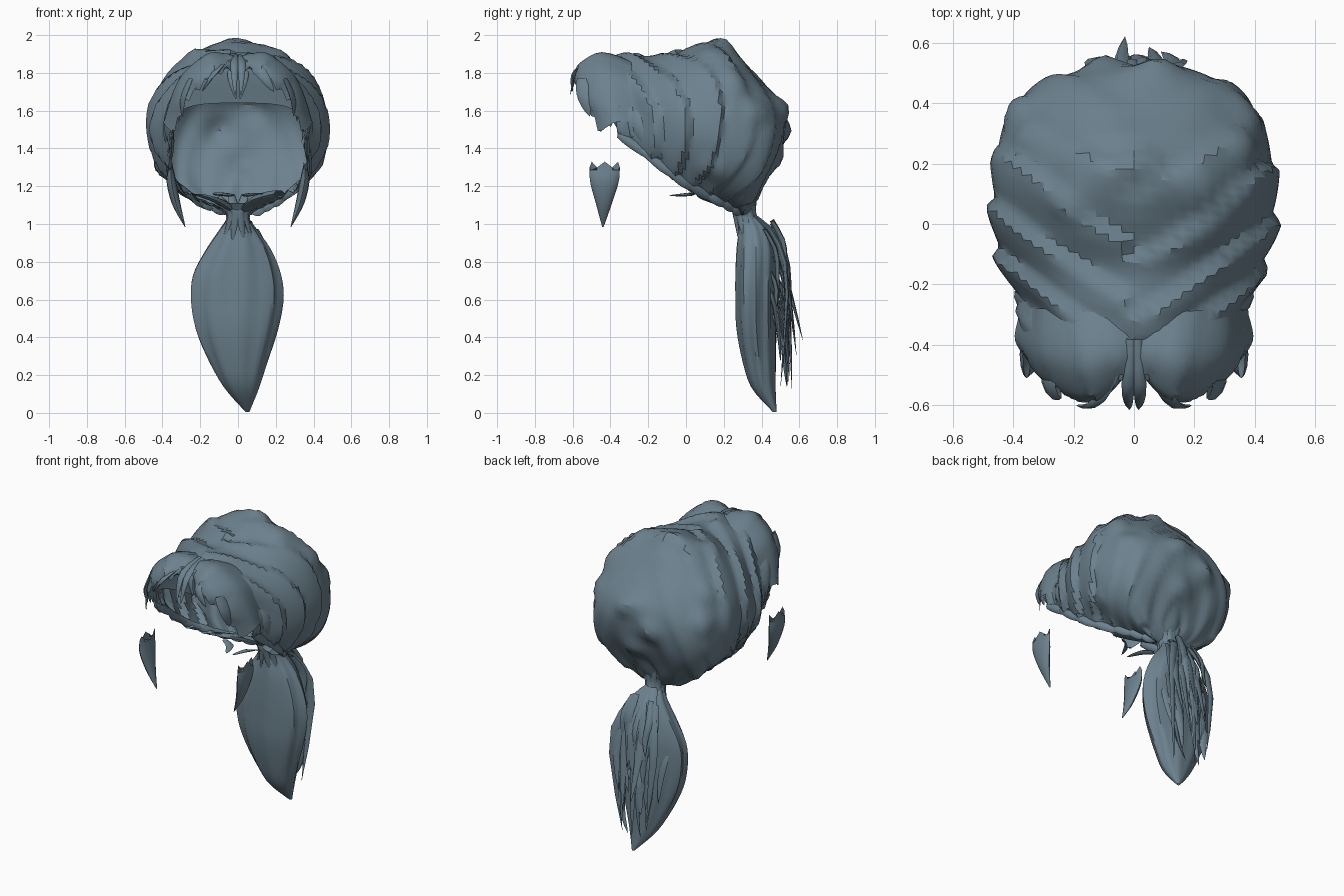
import bpy, math, random
from mathutils import Vector

if "Cube" in bpy.data.objects:
    bpy.data.objects.remove(bpy.data.objects["Cube"])

random.seed(4)
MAT = bpy.data.materials.new("slate blue hair")
MAT.diffuse_color = (0.15, 0.22, 0.27, 1)
MAT.use_nodes = True
MAT.node_tree.nodes["Principled BSDF"].inputs["Base Color"].default_value = MAT.diffuse_color


def spline(rows, t):
    """Catmull-Rom through rows of numbers, t in 0..1."""
    n = len(rows) - 1
    i = min(int(t * n), n - 1)
    f = t * n - i
    a, b, c, d = (rows[max(0, min(n, i + k))] for k in (-1, 0, 1, 2))
    return [0.5 * (2 * q + (r - p) * f + (2 * p - 5 * q + 4 * r - s) * f * f
                   + (3 * q - p - 3 * r + s) * f ** 3) for p, q, r, s in zip(a, b, c, d)]


def make(name, verts, faces, angle=50):
    me = bpy.data.meshes.new(name)
    me.from_pydata([tuple(v) for v in verts], [], faces)
    me.update()
    ob = bpy.data.objects.new(name, me)
    bpy.context.collection.objects.link(ob)
    me.materials.append(MAT)
    bpy.ops.object.select_all(action='DESELECT')
    ob.select_set(True)
    bpy.context.view_layer.objects.active = ob
    bpy.ops.object.shade_smooth_by_angle(angle=math.radians(angle))
    return ob


def grid(nu, nv, fn, wrap=False):
    """Vertices and quads of a sheet (or tube) given by fn(u, v)."""
    vs = [fn(i / (nu - 1), j / (nv if wrap else nv - 1)) for i in range(nu) for j in range(nv)]
    fs = []
    for i in range(nu - 1):
        for j in range(nv if wrap else nv - 1):
            k = (j + 1) % nv
            fs.append((i * nv + j, i * nv + k, (i + 1) * nv + k, (i + 1) * nv + j))
    return vs, fs


def strands(name, specs):
    """Tapered flat locks: each spec is (path points, width direction, half width, thickness)."""
    vs, fs = [], []
    for path, side, w, th in specs:
        side = Vector(side).normalized()

        def pt(u, v):
            p = Vector(spline(path, u))
            q = Vector(spline(path, min(1, u + .02))) - Vector(spline(path, max(0, u - .02)))
            nrm = q.cross(side).normalized()
            s = max(.02, math.sin(math.pi * (0.22 + 0.78 * u)) ** .8 if u < 1 else .02)
            a = 2 * math.pi * v
            return p + side * w * s * math.cos(a) + nrm * th * s * math.sin(a)
        v2, f2 = grid(8, 6, pt, True)
        off = len(vs)
        vs += v2
        fs += [tuple(i + off for i in f) for f in f2]
    return make(name, vs, fs)


# Swept-back cap: arches (top y, top z, bottom y, bottom z, half width, bottom half width, boxiness)
CAP = [(-.39, 1.64, -.28, 1.43, .34, .33, .6),
       (-.42, 1.86, -.36, 1.46, .37, .35, 1),
       (-.30, 1.90, -.25, 1.38, .385, .36, 1),
       (-.15, 1.89, -.11, 1.27, .45, .36, 1),
       (.00, 1.93, .00, 1.19, .475, .31, 1),
       (.19, 1.955, .10, 1.14, .475, .22, 1),
       (.36, 1.80, .18, 1.11, .45, .15, .92),
       (.51, 1.62, .23, 1.09, .40, .10, .92),
       (.51, 1.42, .27, 1.07, .33, .07, .95),
       (.41, 1.20, .29, 1.05, .20, .05, 1),
       (.34, 1.06, .29, 1.04, .06, .04, 1)]
# Angular tufts raised out of the cap: (centre, radius, height)
TUFTS = [((.02, .19, 1.96), .10, .05), ((.07, .55, 1.62), .11, .05), ((-.09, .53, 1.48), .10, .045),
         ((.33, .35, 1.58), .10, .05), ((-.35, .35, 1.55), .10, .05), ((.43, .13, 1.27), .10, .04),
         ((-.43, .13, 1.27), .10, .04), ((.03, .48, 1.33), .09, .03), ((.22, .1, 1.88), .09, .03),
         ((-.2, .08, 1.89), .09, .03), ((-.36, .3, 1.72), .10, .03), ((.35, .25, 1.75), .10, .03)]


def cap_pt(u, v):
    ty, tz, by, bz, w, wb, e = spline(CAP, u)
    b = math.acos(max(0, min(1, wb / w)))
    a = -b + v * (math.pi + 2 * b)
    c, s = math.cos(a), math.sin(a)
    x = w * math.copysign(abs(c) ** e, c)
    h = (math.copysign(abs(s) ** e, s) + math.sin(b) ** e) / (1 + math.sin(b) ** e)
    p = Vector((x, by + (ty - by) * h, bz + (tz - bz) * h))
    if not .08 < u < .94:
        return p
    # overlapping combed layers sweeping back from the parting
    ph = (u * 8 - 1.7 * abs(c) ** 1.3 + .3 * (c > 0)) % 1
    g = .04 * (min(ph, (1 - ph) * 5) - .5) * (1 if u < .55 else .45)
    g += .005 * math.sin(31 * v) * math.sin(9 * u)
    for t, r, k in TUFTS:
        g += k * max(0, 1 - (p - Vector(t)).length / r)
    return p + (p - Vector((0, .05, 1.5))).normalized() * g


vs, fs = grid(64, 55, cap_pt)
make("swept_back_cap", vs, fs, 30)

# Parted fringe: a puffed sheet on each side (upper, crest, lip and hem curves)
FRINGE = [[(.0, -.30, 1.85), (.15, -.29, 1.86), (.30, -.28, 1.75), (.37, -.27, 1.54)],
          [(.0, -.41, 1.885), (.15, -.45, 1.905), (.31, -.42, 1.77), (.395, -.37, 1.54)],
          [(.02, -.50, 1.86), (.15, -.565, 1.84), (.30, -.51, 1.71), (.375, -.42, 1.51)],
          [(.02, -.50, 1.83), (.135, -.59, 1.78), (.265, -.54, 1.66), (.345, -.45, 1.48)]]


def fringe_pt(sx):
    def fn(u, v):
        p = spline([spline(c, u) for c in FRINGE], v)
        jag = 0.035 * (abs((u * 7) % 1 - .5) * 2 - .5) if v > .95 else 0
        puff = 0.014 * (((u * 4 + v) % 1) - .5)
        return Vector((sx * p[0], p[1] - puff * v, p[2] + jag + puff * .5))
    return fn


for sx, side in ((1, "left"), (-1, "right")):
    vs, fs = grid(29, 13, fringe_pt(sx))
    make("fringe_" + side, vs, fs, 30)

# Wispy points hanging from the fringe and around the face opening
wisps = []
for sx in (1, -1):
    wisps += [([(sx * .01, -.38, 1.89), (sx * .02, -.55, 1.84), (sx * .015, -.615, 1.68)], (1, 0, 0), .022, .012),
              ([(sx * .02, -.36, 1.87), (sx * .035, -.44, 1.78), (sx * .01, -.45, 1.66)], (1, 0, 0), .022, .01),
              ([(sx * .07, -.50, 1.86), (sx * .13, -.595, 1.79), (sx * .19, -.60, 1.70)], (1, 0, .6), .03, .012)]
    for i in range(6):
        t = i / 5
        x, y, z = .27 + .09 * t, -.55 + .28 * t, 1.67 - .14 * t
        wisps.append(([(sx * (x - .02), y, z + .1), (sx * (x + .02), y + .01, z), (sx * (x + .025), y + .04, z - .10)],
                      (.4 * sx, 1, 0), .04, .010))
    for i in range(7):
        p, q, r = (cap_pt(min(1, .12 + .1 * i + d), .02 if sx > 0 else .98) for d in (0, .08, .18))
        wisps.append(([p, q + Vector((0, 0, -.012)), r], (0, .4, 1), .025, .015))
    # nape hairs under the opening
    wisps.append(([(sx * .12, .04, 1.16), (sx * .06, 0, 1.155), (sx * .02, -.09, 1.15)], (1, .5, 0), .025, .010))
    wisps.append(([(sx * .22, .08, 1.16), (sx * .1, .2, 1.12), (0, .31, 1.05)], (1, 1, 0), .06, .03))
strands("fringe_and_nape_wisps", wisps)

# Loose face locks hanging beside the cheeks
for sx, side in ((1, "left"), (-1, "right")):
    def lock(u, v):
        cx, cy, z, hx, hy = spline([(.355, -.43, 1.30, .012, .08), (.352, -.432, 1.22, .026, .075),
                                    (.325, -.435, 1.1, .022, .04), (.28, -.44, .985, .002, .004)], u)
        a = 2 * math.pi * v
        jag = .03 * math.cos(3 * a) if u == 0 else 0
        return Vector((sx * (cx + hx * math.cos(a)), cy + hy * math.sin(a), z + jag))
    vs, fs = grid(12, 12, lock, True)
    make("face_lock_" + side, vs, fs)

# Ponytail body: (centre x, half width, front y, back y, z)
TAIL = [(0, .08, .22, .37, 1.11), (0, .05, .26, .37, 1.05), (0, .09, .28, .43, .98), (0, .165, .27, .47, .87),
        (-.01, .225, .265, .475, .74), (-.01, .24, .265, .475, .61), (-.01, .215, .27, .475, .45),
        (.0, .155, .30, .475, .28), (.02, .09, .35, .475, .13), (.05, .01, .46, .48, .005)]


def tail_pt(u, v):
    cx, w, y0, y1, z = spline(TAIL, u)
    a = 2 * math.pi * v
    g = 1 + .05 * math.sin(9 * a + 3 * u) * min(1, 4 * (1 - u))
    return Vector((cx + w * g * math.cos(a), (y0 + y1) / 2 + (y1 - y0) / 2 * g * math.sin(a), max(0, z)))


vs, fs = grid(34, 40, tail_pt, True)
make("ponytail", vs, fs, 40)

# Loose strands layered on the back of the ponytail
locks = []
for i in range(30):
    z = random.uniform(.38, .92)
    x = random.uniform(-.16, .16) * (1 if z > .55 else .7)
    n = random.uniform(.2, .32)
    y = .49 + .04 * (1 - abs(x) / .2) - (.10 * max(0, abs(x) - .1) / .1)
    out = random.uniform(0, .045)
    locks.append(([(x * .7, y - .06, z + .12), (x, y, z), (x * .9, y + out * .6, z - n * .5),
                   (x * .7 + random.uniform(-.03, .03), y + out, max(.14, z - n))],
                  (1, random.uniform(-.5, .5), 0), random.uniform(.02, .036), .01))
# long outer sweeps from the tie
for x, y, z in ((-.03, .62, .38), (.05, .585, .3), (.0, .56, .13), (.11, .5, .13), (-.1, .55, .25), (.09, .57, .42)):
    locks.append(([(0, .33, 1.06), (x * .7, .46, .95), (x * 1.4, .535, .7), (x, y, z)], (1, .2, 0), .035, .014))
strands("ponytail_strands", locks)

# Gathered hair at the tie
gather = []
for i in range(10):
    a = 2 * math.pi * i / 10
    c, s = math.cos(a), math.sin(a)
    gather.append(([(.12 * c, .31 + .06 * s, 1.12 + .04 * s), (.05 * c, .31 + .05 * s, 1.05),
                    (.10 * c, .36 + .08 * s, .90)], (-s, c, 0), .025, .014))
strands("tie_gather", gather)
